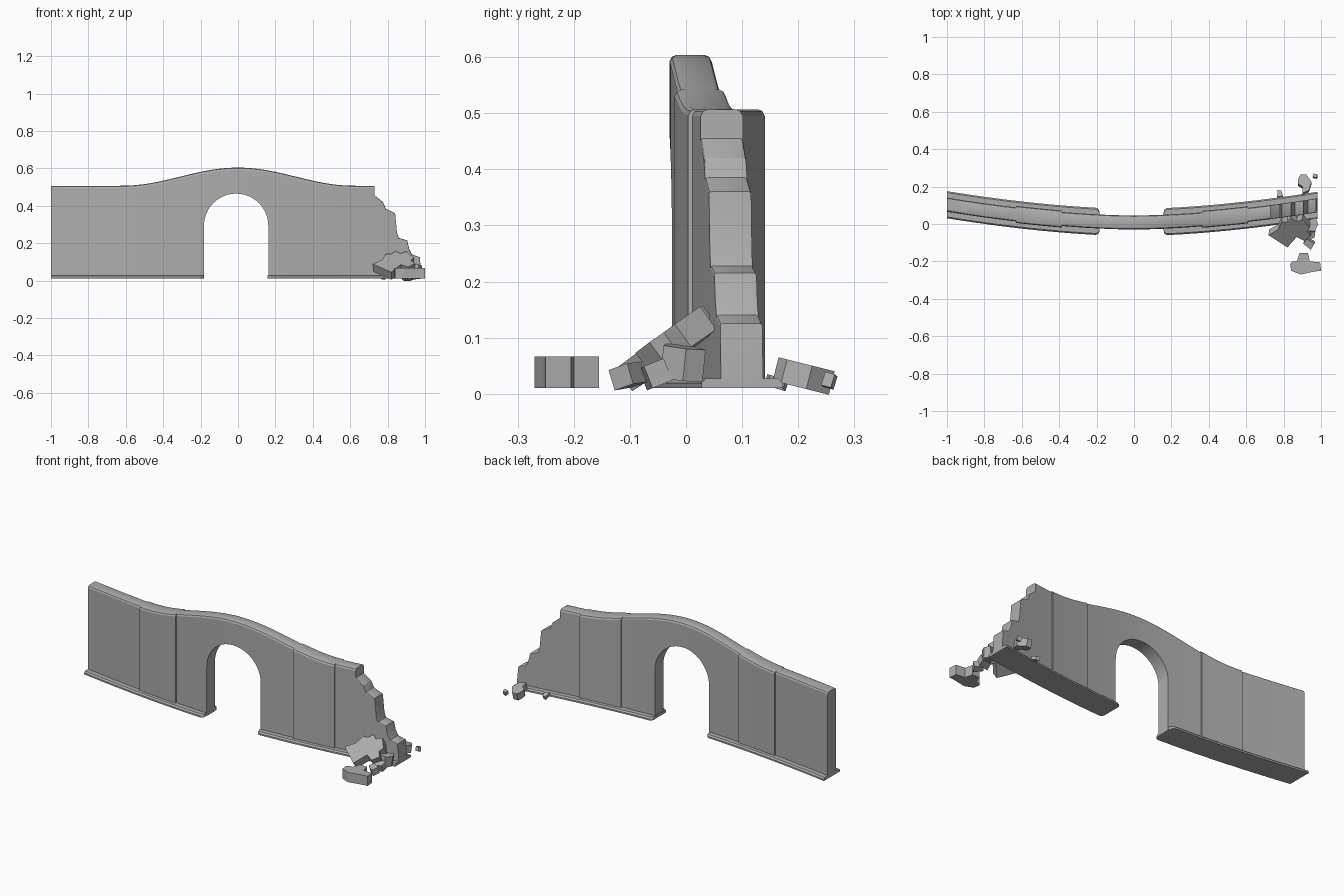
import bpy, bmesh, math
from mathutils import Vector

cube = bpy.data.objects.get("Cube")
if cube:
    bpy.data.objects.remove(cube)

stone = bpy.data.materials.new("grey_stone")
stone.use_nodes = True
GREY = (0.42, 0.42, 0.42, 1)
stone.diffuse_color = GREY
stone.node_tree.nodes["Principled BSDF"].inputs["Base Color"].default_value = GREY

BASE = 0.01
ARCH_X, ARCH_R, SPRING = -0.01, 0.172, 0.293


def finish(name, bm, smooth=False):
    bmesh.ops.dissolve_degenerate(bm, dist=1e-5, edges=bm.edges[:])
    bmesh.ops.recalc_face_normals(bm, faces=bm.faces[:])
    mesh = bpy.data.meshes.new(name)
    bm.to_mesh(mesh)
    bm.free()
    obj = bpy.data.objects.new(name, mesh)
    bpy.context.collection.objects.link(obj)
    mesh.materials.append(stone)
    if smooth:
        bpy.ops.object.select_all(action='DESELECT')
        obj.select_set(True)
        bpy.context.view_layer.objects.active = obj
        bpy.ops.object.shade_smooth_by_angle(angle=math.radians(25))


def bend(x):
    return 0.008 + 0.095 * abs(x) ** 1.7


def sweep(name, sections):
    """Loft a list of (x, [(y, z), ...]) cross-sections along the bent wall line."""
    bm = bmesh.new()
    rings = [[bm.verts.new((x, bend(x) + y, z)) for y, z in pts] for x, pts in sections]
    n = len(rings[0])
    for a, b in zip(rings, rings[1:]):
        for i in range(n):
            j = (i + 1) % n
            bm.faces.new((a[i], a[j], b[j], b[i]))
    bm.faces.new(rings[0])
    bm.faces.new(rings[-1])
    finish(name, bm, True)


def crest(x):
    return 0.507 + 0.097 * (0.5 + 0.5 * math.cos(math.pi * min(abs(x) / 0.62, 1)))


def underside(x):
    return SPRING + math.sqrt(max(ARCH_R ** 2 - (x - ARCH_X) ** 2, 0))


def wall_section(x, low, high, half, cut=0.012):
    side = [(half, low), (half, high - cut), (half - cut * 0.35, high - cut * 0.3),
            (half - cut, high)]
    return x, [(-y, z) for y, z in side] + side[::-1]


def steps(a, b, count):
    return [a + (b - a) * i / count for i in range(count + 1)]


# Wall: panels of two thicknesses, an arched opening and a broken end
THIN, THICK = 0.0375, 0.0455
left, right = ARCH_X - ARCH_R, ARCH_X + ARCH_R
wall = []
for x0, x1, half in ((-1, -0.63, THIN), (-0.63, -0.385, THICK), (-0.385, left, THIN)):
    wall += [wall_section(x, BASE, crest(x), half) for x in steps(x0, x1, 6)]
for i in range(25):
    x = ARCH_X - ARCH_R * math.cos(math.pi * i / 24)
    wall.append(wall_section(x, underside(x), crest(x), THIN))
for x0, x1, half in ((right, 0.365, THIN), (0.365, 0.61, THICK), (0.61, 0.73, THIN)):
    wall += [wall_section(x, BASE, crest(x), half) for x in steps(x0, x1, 6)]
broken = [(0.731, 0.455), (0.775, 0.42), (0.79, 0.385), (0.84, 0.36), (0.85, 0.255),
          (0.86, 0.228), (0.905, 0.215), (0.915, 0.17), (0.93, 0.14), (0.972, 0.125),
          (0.98, 0.03)]
wall += [wall_section(x, BASE, z, THIN, 0.004) for x, z in broken]
sweep("arched_wall", wall)


# Plinths, with rounded corners beside the opening
def plinth_section(x, inset=0):
    side = [(0.0725 - inset, BASE), (0.0725 - inset, 0.019), (0.065 - inset, 0.027)]
    return x, [(-y, z) for y, z in side] + side[::-1]


def plinth(name, outer, inner):
    d = 1 if inner > outer else -1
    r = 0.022
    sections = [plinth_section(x) for x in steps(outer, inner - d * r, 12)]
    for i in range(1, 6):
        t = i / 5 * math.pi / 2
        sections.append(plinth_section(inner - d * r * (1 - math.sin(t)), r * (1 - math.cos(t))))
    sweep(name, sections)


plinth("right_plinth", -1, left - 0.003)
plinth("left_plinth", 0.98, right - 0.003)


# Fallen stone: an outline on a tilted plane, thickened downwards
def chunk(name, outline, z, thick, slope=(0, 0)):
    x0, y0 = outline[0]
    a, b = slope
    down = Vector((a, b, -1)).normalized() * thick
    bm = bmesh.new()
    top = [bm.verts.new((x, y, z + a * (x - x0) + b * (y - y0))) for x, y in outline]
    bottom = [bm.verts.new(v.co + down) for v in top]
    bm.faces.new(top)
    bm.faces.new(bottom[::-1])
    for i in range(len(top)):
        j = (i + 1) % len(top)
        bm.faces.new((top[i], bottom[i], bottom[j], top[j]))
    finish(name, bm)


chunk("leaning_slab",
      [(0.82, -0.125), (0.72, -0.06), (0.77, -0.03), (0.79, 0.01), (0.82, 0.01),
       (0.84, 0.03), (0.87, 0.012), (0.9, 0.025), (0.94, -0.02), (0.925, -0.04),
       (0.945, -0.065), (0.91, -0.09), (0.87, -0.07)], 0.045, 0.05, (0.03, 0.72))
chunk("flat_front_block",
      [(0.835, -0.215), (0.845, -0.2), (0.87, -0.2), (0.885, -0.155), (0.93, -0.155),
       (0.94, -0.2), (0.995, -0.205), (1.0, -0.25), (0.96, -0.255), (0.89, -0.27),
       (0.84, -0.25)], 0.066, 0.056)
chunk("back_block",
      [(0.9, 0.165), (0.9, 0.2), (0.878, 0.215), (0.878, 0.24), (0.89, 0.265),
       (0.92, 0.265), (0.95, 0.225), (0.935, 0.18)], 0.065, 0.043, (0, -0.25))
chunk("back_pebble", [(0.955, 0.252), (0.96, 0.27), (0.98, 0.265), (0.976, 0.248)],
      0.036, 0.025, (0.1, -0.3))
chunk("back_shard", [(0.765, 0.145), (0.768, 0.183), (0.788, 0.178), (0.797, 0.15)],
      0.035, 0.02, (0, -0.3))
chunk("front_pebble", [(0.905, -0.105), (0.925, -0.08), (0.965, -0.105), (0.945, -0.138)],
      0.048, 0.038, (0.1, 0.3))
chunk("end_block", [(0.92, -0.035), (0.935, 0.02), (0.97, 0.035), (0.985, 0.0), (0.965, -0.04)],
      0.09, 0.058, (-0.1, -0.1))
chunk("low_end_block", [(0.905, -0.085), (0.915, -0.045), (0.97, -0.04), (0.965, -0.075)],
      0.045, 0.042, (0, 0.4))
